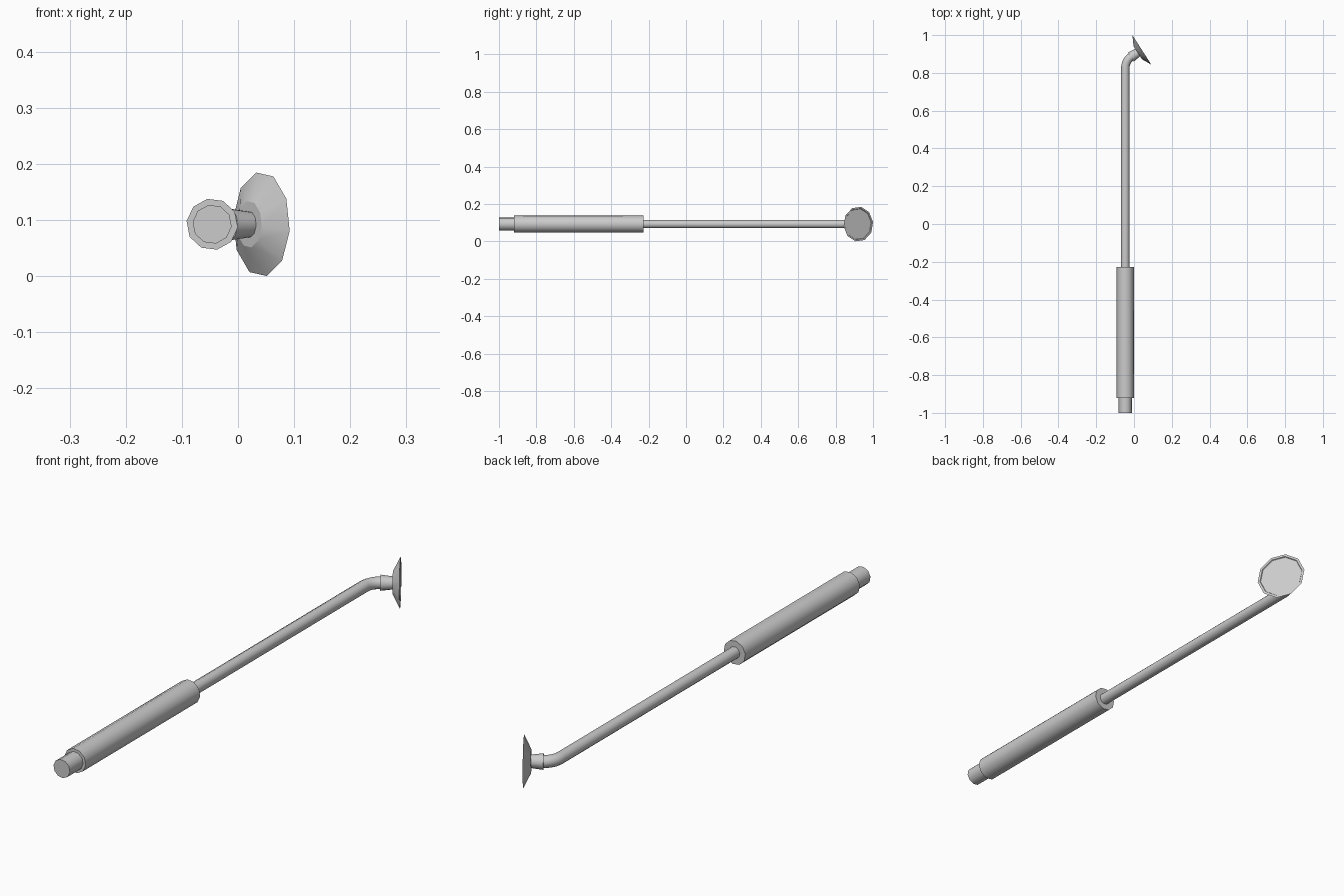
import bpy, bmesh, math
from mathutils import Vector

if "Cube" in bpy.data.objects:
    bpy.data.objects.remove(bpy.data.objects["Cube"])

SIDES = 10
OFFSET = math.radians(29)
Z = 0.0925
AXIS_X = -0.046
Y = Vector((0, 1, 0))
UP = Vector((0, 0, 1))


def tube(name, sections, crisp_rings=True):
    """Skin ten-sided rings given as (centre, direction, radius)."""
    bm = bmesh.new()
    rings = []
    for centre, d, r in sections:
        right = d.cross(UP)
        angles = [OFFSET + 2 * math.pi * i / SIDES for i in range(SIDES)]
        rings.append([bm.verts.new(centre + right * r * math.cos(a) + UP * r * math.sin(a))
                      for a in angles])
    for a, b in zip(rings, rings[1:]):
        for i in range(SIDES):
            j = (i + 1) % SIDES
            bm.faces.new((a[i], a[j], b[j], b[i])).smooth = True
    bm.faces.new(rings[0][::-1])
    bm.faces.new(rings[-1])
    for k, ring in enumerate(rings):
        if crisp_rings or k in (0, len(rings) - 1):
            for i in range(SIDES):
                bm.edges.get((ring[i], ring[(i + 1) % SIDES])).smooth = False
    bmesh.ops.recalc_face_normals(bm, faces=bm.faces)
    mesh = bpy.data.meshes.new(name)
    bm.to_mesh(mesh)
    bm.free()
    obj = bpy.data.objects.new(name, mesh)
    bpy.context.collection.objects.link(obj)
    return obj


def on_axis(y):
    return Vector((AXIS_X, y, Z))


# Grip and its narrower end plug
tube("handle", [(on_axis(-0.92), Y, 0.046), (on_axis(-0.228), Y, 0.046)])
tube("end_plug", [(on_axis(-1.0), Y, 0.035), (on_axis(-0.91), Y, 0.035)])

# Mirror head: centre and facing direction
turn = math.radians(57.4)
facing = Vector((math.sin(turn), math.cos(turn), 0))
head = Vector((0.0418, 0.9215, Z))


def on_head(t):
    return head + facing * t


# Rod with a rounded bend towards the mirror
corner_y = head.y - (head.x - AXIS_X) / math.tan(turn)
bend = 0.07
start_y = corner_y - bend * math.tan(turn / 2)
path = [(on_axis(-0.24), Y, 0.0225)]
for i in range(7):
    a = turn * i / 6
    p = Vector((AXIS_X + bend * (1 - math.cos(a)), start_y + bend * math.sin(a), Z))
    path.append((p, Vector((math.sin(a), math.cos(a), 0)), 0.0225))
tube("rod", path, crisp_rings=False)

# Tapered socket joining rod and mirror
tube("socket", [(on_head(-0.069), facing, 0.029), (on_head(-0.02), facing, 0.0225)])

# Conical mirror back with a thin lip around the recessed glass
tube("mirror", [(on_head(-0.026), facing, 0.042), (on_head(0), facing, 0.094),
                (on_head(0), facing, 0.085), (on_head(-0.003), facing, 0.083)])
